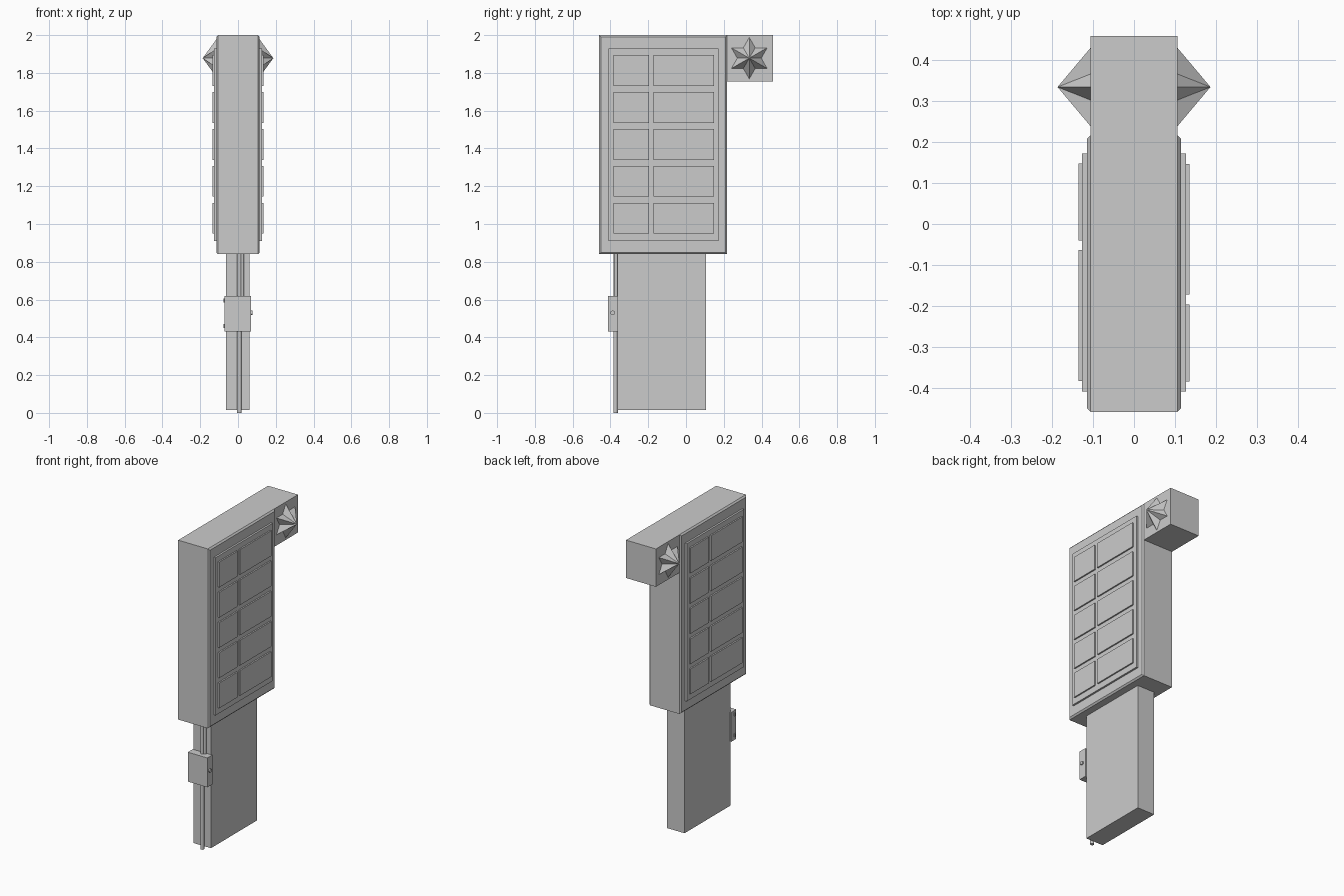
import bpy, bmesh, math
from mathutils import Vector

if "Cube" in bpy.data.objects:
    bpy.data.objects.remove(bpy.data.objects["Cube"])


def mesh_object(name, bm):
    bmesh.ops.recalc_face_normals(bm, faces=bm.faces)
    me = bpy.data.meshes.new(name)
    bm.to_mesh(me)
    bm.free()
    ob = bpy.data.objects.new(name, me)
    bpy.context.collection.objects.link(ob)
    return ob


def box(name, x, y, z):
    bm = bmesh.new()
    bmesh.ops.create_cube(bm, size=1)
    for v in bm.verts:
        v.co = Vector([(r[0] + r[1]) / 2 + c * (r[1] - r[0])
                       for r, c in zip((x, y, z), v.co)])
    return mesh_object(name, bm)


def cylinder(name, center, radius, depth, sides, axis='Z'):
    bm = bmesh.new()
    bmesh.ops.create_cone(bm, cap_ends=True, segments=sides,
                          radius1=radius, radius2=radius, depth=depth)
    ob = mesh_object(name, bm)
    ob.location = center
    if axis == 'X':
        ob.rotation_euler.y = math.pi / 2
    return ob


# cabinet with chamfered rims on both display faces
cabinet_y, cabinet_z = (-0.46, 0.218), (0.84, 2.0)
bm = bmesh.new()
loops = []
for x, inset in ((-0.115, 0.01), (-0.106, 0), (0.106, 0), (0.115, 0.01)):
    y0, y1 = cabinet_y[0] + inset, cabinet_y[1] - inset
    z0, z1 = cabinet_z[0] + inset, cabinet_z[1] - inset
    loops.append([bm.verts.new((x, y, z)) for y, z in
                  ((y0, z0), (y1, z0), (y1, z1), (y0, z1))])
bm.faces.new(loops[0])
bm.faces.new(loops[-1])
for a, b in zip(loops, loops[1:]):
    for i in range(4):
        j = (i + 1) % 4
        bm.faces.new((a[i], a[j], b[j], b[i]))
mesh_object("cabinet", bm)

# display panels with five rows of tiles; the far side is turned half round
mid_y = -0.1185
for side, label in ((1, "right"), (-1, "left")):
    def span(a, b):
        return sorted((mid_y + side * (a - mid_y), mid_y + side * (b - mid_y)))

    box(label + "_panel", sorted((side * 0.11, side * 0.127)),
        span(-0.41, 0.173), (0.91, 1.93))
    for row in range(5):
        z = 0.949 + row * 0.1955
        for col, (a, b) in enumerate(((-0.385, -0.197), (-0.173, 0.147))):
            box(f"{label}_tile_{row}_{col}", sorted((side * 0.12, side * 0.136)),
                span(a, b), (z, z + 0.163))

# sign box at the top rear with a faceted star on each side
box("sign_box", (-0.107, 0.107), (0.218, 0.46), (1.755, 2.0))
for side, label in ((1, "right"), (-1, "left")):
    bm = bmesh.new()
    apex = bm.verts.new((side * 0.187, 0.335, 1.878))
    rim = []
    for i in range(12):
        r = 0.111 if i % 2 == 0 else 0.064
        t = math.pi * i / 6
        rim.append(bm.verts.new((side * 0.106, 0.335 + r * math.sin(t),
                                 1.878 + r * math.cos(t))))
    for i in range(12):
        bm.faces.new((apex, rim[i], rim[(i + 1) % 12]))
    bm.faces.new(rim)
    mesh_object(label + "_star", bm)

# support post
box("post", (-0.064, 0.06), (-0.362, 0.106), (0.015, 0.85))

# conduits and junction box on the front of the post
cylinder("main_conduit", (0.006, -0.373, 0.425), 0.012, 0.85, 12)
cylinder("upper_conduit", (0.022, -0.37, 0.725), 0.009, 0.25, 12)
box("junction_box", (-0.071, 0.069), (-0.412, -0.36), (0.43, 0.62))
cylinder("lock_knob", (0.071, -0.388, 0.53), 0.012, 0.012, 12, 'X')
for z in (0.46, 0.595):
    cylinder(f"hinge_{z}", (-0.071, -0.395, z), 0.005, 0.022, 8)
